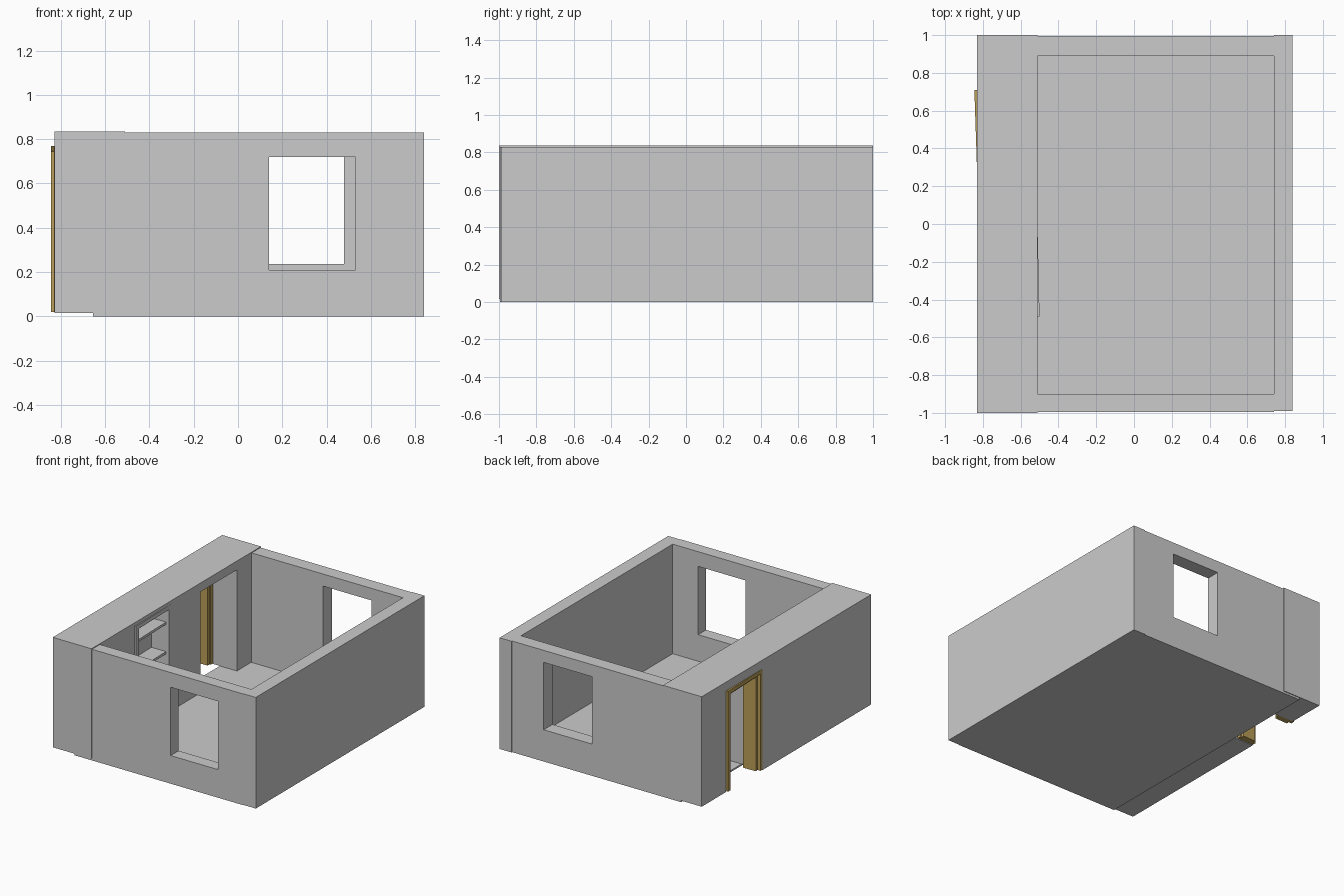
import bpy, bmesh, math
from mathutils import Vector, Matrix

if "Cube" in bpy.data.objects:
    bpy.data.objects.remove(bpy.data.objects["Cube"])


def box(name, x, y, z, mat=None, pivot=None, angle=0.0):
    """Box from (min, max) ranges, optionally turned about z at a pivot."""
    bm = bmesh.new()
    bmesh.ops.create_cube(bm, size=1)
    for v in bm.verts:
        v.co = Vector([(r[0] + r[1]) / 2 + c * (r[1] - r[0])
                       for r, c in zip((x, y, z), v.co)])
    if pivot:
        bmesh.ops.rotate(bm, verts=bm.verts, cent=pivot,
                         matrix=Matrix.Rotation(math.radians(angle), 3, 'Z'))
    me = bpy.data.meshes.new(name)
    bm.to_mesh(me)
    bm.free()
    ob = bpy.data.objects.new(name, me)
    bpy.context.collection.objects.link(ob)
    if mat:
        me.materials.append(mat)
    return ob


def cut(ob, x, y, z):
    """Cut a box-shaped opening, then discard the cutter."""
    cutter = box("cutter", x, y, z)
    cutter.hide_render = True
    mod = ob.modifiers.new("opening", 'BOOLEAN')
    mod.operation = 'DIFFERENCE'
    mod.solver = 'EXACT'
    mod.object = cutter
    bpy.context.view_layer.objects.active = ob
    bpy.ops.object.modifier_apply(modifier=mod.name)
    bpy.data.objects.remove(cutter)


wood = bpy.data.materials.new("door_wood")
wood.diffuse_color = (0.5, 0.35, 0.1, 1)
wood.use_nodes = True
wood.node_tree.nodes["Principled BSDF"].inputs["Base Color"].default_value = wood.diffuse_color

# Floor slab and right wall
box("floor", (-0.655, 0.74), (-0.90, 0.89), (0, 0.012))
box("right_wall", (0.74, 0.84), (-0.99, 1.0), (0, 0.83))

# Front and back walls with windows
front = box("front_wall", (-0.655, 0.74), (-0.994, -0.90), (0, 0.83))
cut(front, (0.14, 0.53), (-1.2, -0.8), (0.21, 0.72))
back = box("back_wall", (-0.655, 0.74), (0.89, 0.994), (0, 0.83))
cut(back, (0.08, 0.48), (0.8, 1.2), (0.237, 0.74))

# Thick left wall with doorway and cupboard niche
left = box("left_wall", (-0.83, -0.51), (-1.0, 1.0), (0.015, 0.836))
cut(left, (-1.0, -0.4), (0.285, 0.715), (-0.1, 0.77))
cut(left, (-0.655, -0.4), (-0.48, -0.06), (0.03, 0.80))

# Built-in cupboard, slightly turned
c = dict(pivot=(-0.505, -0.27, 0), angle=1.3)
for name, y in (("cupboard_side_front", (-0.49, -0.455)),
                ("cupboard_side_back", (-0.085, -0.05))):
    box(name, (-0.66, -0.505), y, (0.015, 0.81), **c)
box("cupboard_back", (-0.675, -0.65), (-0.49, -0.05), (0.015, 0.81), **c)
box("cupboard_top", (-0.66, -0.505), (-0.46, -0.08), (0.78, 0.81), **c)
box("cupboard_base", (-0.66, -0.505), (-0.46, -0.08), (0.015, 0.04), **c)
for i in range(3):
    z = 0.24 + 0.22 * i
    box(f"cupboard_shelf_{i + 1}", (-0.66, -0.53), (-0.46, -0.08),
        (z - 0.018, z), **c)

# Rebated door frame, slightly turned: outer lining and inner stop
f = dict(mat=wood, pivot=(-0.838, 0.495, 0), angle=1.9)
for part, x, t in (("lining", (-0.838, -0.70), 0.028),
                   ("stop", (-0.815, -0.71), 0.05)):
    box(f"door_{part}_near", x, (0.282, 0.282 + t), (0.02, 0.77), **f)
    box(f"door_{part}_far", x, (0.71 - t, 0.71), (0.02, 0.77), **f)
    box(f"door_{part}_head", x, (0.282 + t, 0.71 - t), (0.77 - t, 0.77), **f)
